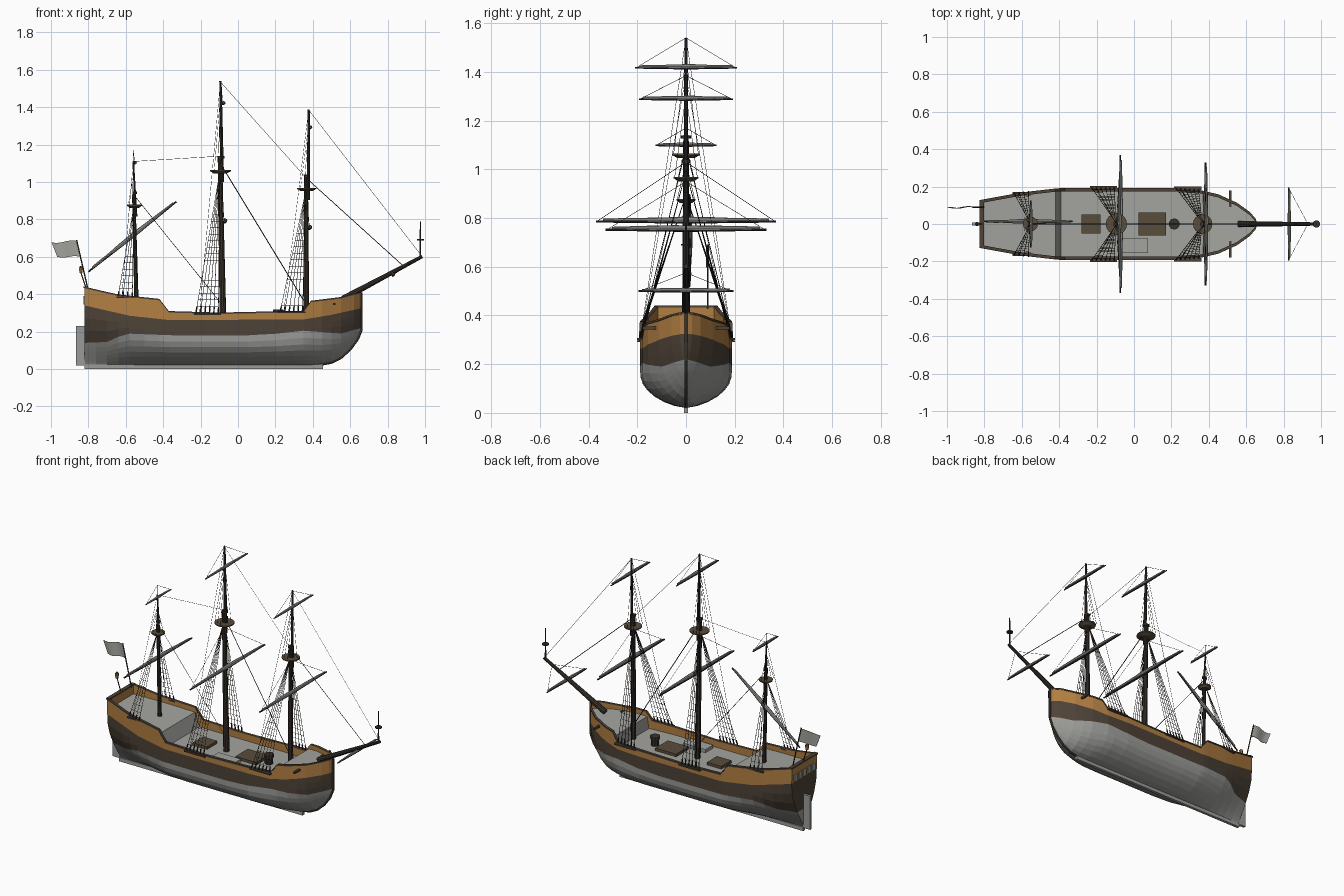
import bpy, bmesh, math, random
from mathutils import Vector, Matrix

if "Cube" in bpy.data.objects:
    bpy.data.objects.remove(bpy.data.objects["Cube"])
random.seed(4)

def mat(name, r, g, b):
    m = bpy.data.materials.new(name)
    m.diffuse_color = (r, g, b, 1)
    m.use_nodes = True
    m.node_tree.nodes["Principled BSDF"].inputs["Base Color"].default_value = m.diffuse_color
    return m

OCHRE = mat("ochre_paint", .44, .21, .055)
DARK = mat("dark_planking", .075, .055, .038)
BOTTOM = mat("pale_bottom", .33, .33, .315)
DECK = mat("deck_grey", .37, .37, .345)
SPAR = mat("dark_spar", .042, .033, .025)
BROWN = mat("hatch_brown", .1, .075, .045)
SAIL = mat("furled_canvas", .3, .3, .29)
ROPE = mat("rope", .025, .022, .02)
FLAG = mat("flag_cloth", .36, .37, .33)

def finish(bm, name, mats, smooth=False):
    me = bpy.data.meshes.new(name)
    bm.to_mesh(me)
    bm.free()
    ob = bpy.data.objects.new(name, me)
    bpy.context.collection.objects.link(ob)
    for m in mats:
        me.materials.append(m)
    if smooth:
        bpy.ops.object.select_all(action='DESELECT')
        ob.select_set(True)
        bpy.context.view_layer.objects.active = ob
        bpy.ops.object.shade_smooth_by_angle()
    return ob

def tube(bm, a, b, r1, r2=None, n=10):
    a, b = Vector(a), Vector(b)
    d = b - a
    mx = Matrix.Translation((a + b) / 2) @ d.to_track_quat('Z', 'Y').to_matrix().to_4x4()
    bmesh.ops.create_cone(bm, cap_ends=True, segments=n, radius1=r1,
                          radius2=r1 if r2 is None else r2, depth=d.length, matrix=mx)

def spar(name, m, *segs, n=10):
    bm = bmesh.new()
    for s in segs:
        tube(bm, *s, n=n)
    return finish(bm, name, [m], True)

def boxes(name, m, *bs):
    bm = bmesh.new()
    for x0, x1, y0, y1, z0, z1 in bs:
        mx = Matrix.Translation(((x0+x1)/2, (y0+y1)/2, (z0+z1)/2)) @ Matrix.Diagonal((x1-x0, y1-y0, z1-z0, 1))
        bmesh.ops.create_cube(bm, size=1, matrix=mx)
    return finish(bm, name, [m])

def lerp(t, x):
    for (xa, a), (xb, b) in zip(t, t[1:]):
        if x <= xb:
            return a + (b - a) * max(0, (x - xa) / (xb - xa))
    return t[-1][1]

# Hull lines along the length: half width, keel, bilge, fullness, rail, deck, colour bands
WIDTH = [(-.82, .125), (-.6, .165), (-.4, .188), (.2, .188), (.35, .178), (.45, .155), (.55, .11), (.62, .06), (.65, .025), (.66, 0)]
KEEL = [(.42, .02), (.5, .035), (.55, .06), (.6, .105), (.64, .16), (.66, .21)]
BILGE = [(-.82, .33), (-.6, .22), (-.35, .16), (.3, .16), (.5, .22), (.66, .36)]
FULL = [(-.82, 1.3), (-.5, .8), (-.3, .65), (.4, .65), (.66, .75)]
RAIL = [(-.82, .44), (-.65, .4), (-.42, .375), (-.37, .31), (-.1, .302), (.35, .312), (.39, .365), (.55, .385), (.66, .415)]
DECKZ = [(-.82, .38), (-.42, .345), (-.39, .26), (.37, .26), (.38, .335), (.66, .37)]
BAND1 = [(-.82, .14), (-.7, .145), (-.6, .19), (-.35, .18), (.12, .18), (.35, .205), (.55, .19), (.66, .22)]
BAND2 = [(-.82, .34), (-.58, .285), (-.37, .262), (.35, .265), (.5, .29), (.66, .325)]
XS = [-.82, -.76, -.7, -.64, -.58, -.5, -.42, -.39, -.37, -.25, -.1, .05, .2, .3, .35, .37, .38, .39, .45, .5, .55, .59, .62, .64, .65, .66]

def section(x):
    w, zk, zb, e = lerp(WIDTH, x), lerp(KEEL, x), lerp(BILGE, x), lerp(FULL, x)
    b1, b2, top = lerp(BAND1, x), lerp(BAND2, x), lerp(RAIL, x)
    b1 = max(b1, zk + .008)
    zs = [zk + (b1 - zk) * (k / 7) ** 1.5 for k in range(8)]
    zs += [b1 + (b2 - b1) * k / 3 for k in (1, 2, 3)] + [(b2 + top) / 2, top - .008]
    pts = []
    for z in zs:
        t = min(1, max(0, (z - zk) / (zb - zk)))
        pts.append((w * (1 - (1 - t) ** 2) ** e, z))
    out, inn = w + .004, max(0, w - .013)
    return pts + [(out, top - .008), (out, top), (inn, top), (inn, lerp(DECKZ, x)), (0, lerp(DECKZ, x))]

ROWMAT = [0] * 7 + [1] * 3 + [2] * 2 + [1] * 3 + [2, 3]
secs = [section(x) for x in XS]
bm = bmesh.new()
for s in (1, -1):
    grid = [[bm.verts.new((x, s * y, z)) for y, z in sec] for x, sec in zip(XS, secs)]
    for a, b in zip(grid, grid[1:]):
        for j, mi in enumerate(ROWMAT):
            bm.faces.new((a[j], b[j], b[j+1], a[j+1])).material_index = mi
    # flat transom, banded like the sides
    mid = [bm.verts.new((XS[0], 0, z)) for y, z in secs[0][:13]]
    for j in range(12):
        bm.faces.new((grid[0][j], grid[0][j+1], mid[j+1], mid[j])).material_index = ROWMAT[j]
bmesh.ops.remove_doubles(bm, verts=bm.verts, dist=.0002)
bmesh.ops.recalc_face_normals(bm, faces=bm.faces)
finish(bm, "hull", [BOTTOM, DARK, OCHRE, DECK])

boxes("stern_bulwark", OCHRE, (-.822, -.806, -.124, .124, .36, .434))
boxes("stern_rail", DARK, (-.826, -.802, -.129, .129, .432, .441))
boxes("stern_windows", FLAG, *[(-.827, -.82, y - .014, y + .014, .345, .39) for y in (-.088, -.044, 0, .044, .088)])
boxes("keel", BOTTOM, (-.82, .455, -.009, .009, 0, .024))
boxes("rudder", BOTTOM, (-.867, -.818, -.008, .008, .02, .23))
stem = [(x, 0, z) for x, z in KEEL] + [(.66, 0, .41)]
spar("stem_post", DARK, *[(a, b, .007) for a, b in zip(stem, stem[1:])], n=6)

# Deck fittings
boxes("hatches", BROWN, (.025, .17, -.062, .062, .255, .277), (-.28, -.18, -.05, .05, .255, .277))
boxes("deck_chest", DECK, (-.08, .075, -.155, -.078, .255, .28))
spar("capstan", SPAR, ((.215, 0, .255), (.215, 0, .305), .022, .026), ((.215, 0, .305), (.215, 0, .318), .03))
boxes("catheads", DARK, *[(.508, .52, min(s*.09, s*.178), max(s*.09, s*.178), .342, .354) for s in (1, -1)])

# Masts: base, lower head, top, radii, platform height and radius
MASTS = {
    "mizzen": ((-.543, .35), (-.557, .95), (-.56, 1.11), .012, .875, .04),
    "main": ((-.08, .25), (-.097, 1.14), (-.094, 1.54), .018, 1.06, .057),
    "fore": ((.365, .25), (.364, 1.04), (.378, 1.387), .016, .965, .052),
}
P = lambda xz, y=0: (xz[0], y, xz[1])
for name, (b, h, t, r, pz, pr) in MASTS.items():
    spar(name + "_mast", SPAR, (P(b), P(h), r, r * .65),
         ((h[0] + .012, 0, pz - .06), P(t), r * .6, r * .35),
         ((h[0] + .005, 0, h[1] - .014), (h[0] + .005, 0, h[1] - .002), r * 1.1))
    spar(name + "_top", BROWN, ((h[0] + .003, 0, pz - .014), (h[0] + .003, 0, pz - .003), pr * .6, pr * .95),
         ((h[0] + .003, 0, pz - .003), (h[0] + .003, 0, pz + .004), pr), n=16)

# Bowsprit with its small mast
spar("bowsprit", SPAR, ((.56, 0, .375), (.985, 0, .602), .017, .009))
spar("sprit_mast", SPAR, ((.975, 0, .59), (.975, 0, .79), .005, .003), ((.975, 0, .687), (.975, 0, .694), .02))

# Yards with furled sails
def yard(name, a, b, r):
    a, b = Vector(a), Vector(b)
    c = (a + b) / 2
    spar(name, SPAR, (c, a, r, r * .5), (c, b, r, r * .5), n=8)
    up = Vector((.003, 0, r * .75))
    bm = bmesh.new()
    N = 12
    rad = [r * (1.35 - .7 * abs(2 * k / N - 1)) * random.uniform(.88, 1.12) for k in range(N + 1)]
    pt = [a.lerp(b, .04 + .92 * k / N) + up for k in range(N + 1)]
    for k in range(N):
        tube(bm, pt[k], pt[k+1], rad[k], rad[k+1], 8)
    finish(bm, name + "_furled_sail", [SAIL], True)

for name, x, z, h, r in (("main_yard", -.073, .786, .37, .009), ("fore_yard", .382, .752, .33, .009),
                         ("main_upper_yard", -.08, 1.417, .21, .007), ("fore_upper_yard", .385, 1.288, .193, .007),
                         ("mizzen_upper_yard", -.552, 1.098, .126, .006), ("sprit_yard", .828, .5, .196, .007)):
    yard(name, (x, -h, z), (x, h, z), r)
yard("slanted_yard", (-.8, .014, .52), (-.33, .014, .895), .009)

# Rigging
ropes = bmesh.new()
def rope(a, b, r=.0012):
    tube(ropes, a, b, r, n=4)

for name, x0, x1, n, rat in (("mizzen", -.64, -.565, 4, .68), ("main", -.225, -.105, 6, .85), ("fore", .225, .345, 6, .8)):
    b, h, t, r, pz, pr = MASTS[name]
    chan = []
    for s in (1, -1):
        feet = []
        for k in range(n):
            x = x0 + (x1 - x0) * k / (n - 1)
            foot = Vector((x, s * (lerp(WIDTH, x) + .004), lerp(RAIL, x) - .005))
            head = Vector((h[0], s * .008, pz - .005))
            feet.append((foot, head))
            rope(foot, head, .0015)
            tube(ropes, foot, foot.lerp(head, .045), .004, n=6)
        # ratlines across the shrouds
        z = feet[0][0].z + .035
        while z < rat:
            row = [f.lerp(g, (z - f.z) / (g.z - f.z)) for f, g in feet]
            rope(row[0], row[-1], .001)
            z += .035
        # upper shrouds and backstay
        for dx in (-.03, -.01, .012):
            rope((h[0] + dx, s * pr * .9, pz), (t[0], 0, t[1] - .08), .001)
        rope((x0 + .02, s * lerp(WIDTH, x0), lerp(RAIL, x0)), P(t), .001)
        y0 = lerp(WIDTH, x0)
        chan.append((x0 - .01, x1 + .015, min(s * (y0 - .005), s * (y0 + .014)),
                     max(s * (y0 - .005), s * (y0 + .014)), lerp(RAIL, x1) - .012, lerp(RAIL, x1) - .004))
    boxes(name + "_channels", DARK, *chan)

for s in (1, -1):  # yard lifts
    for x, z, h, mx, mz in ((-.073, .79, .36, -.095, 1.03), (.382, .755, .32, .366, .95), (-.08, 1.42, .2, -.094, 1.54),
                            (.385, 1.29, .185, .378, 1.385), (-.552, 1.1, .12, -.56, 1.17), (.828, .5, .19, .93, .575)):
        rope((x, s * h, z), (mx, 0, mz), .001)
for a, b, r in (((-.094, 1.535), (.366, 1.02), .001), ((.378, 1.385), (.982, .605), .001),
                ((-.56, 1.11), (-.1, 1.138), .001), ((-.095, 1.1), (.355, .36), .0025),
                ((.366, 1.02), (.885, .55), .002), ((-.556, .93), (-.09, .35), .0015), ((-.56, 1.1), (-.56, 1.17), .001)):
    rope(P(a), P(b), r)
finish(ropes, "rigging", [ROPE])

# Stern lantern
spar("lantern_post", SPAR, ((-.815, 0, .44), (-.84, 0, .515), .003), ((-.84, 0, .542), (-.84, 0, .552), .011, .002))
spar("lantern", OCHRE, ((-.84, 0, .513), (-.84, 0, .543), .009, .012), n=6)

# Ensign staff and waving flag
spar("flag_staff", SPAR, ((-.803, .09, .43), (-.863, .09, .69), .0035))
bm = bmesh.new()
cols = []
for k in range(9):
    u = k / 8
    y = .09 + .005 * math.sin(u * 6.28)
    cols.append((bm.verts.new((-.861 - .135 * u, y, .685 - .008 * u + .004 * math.sin(u * 6.28))),
                 bm.verts.new((-.841 - .135 * u + .01 * u, y, .6 + .004 * math.sin(u * 6.28)))))
for a, b in zip(cols, cols[1:]):
    bm.faces.new((a[0], a[1], b[1], b[0]))
flag = finish(bm, "flag", [FLAG])
flag.modifiers.new("thickness", 'SOLIDIFY').thickness = .002
